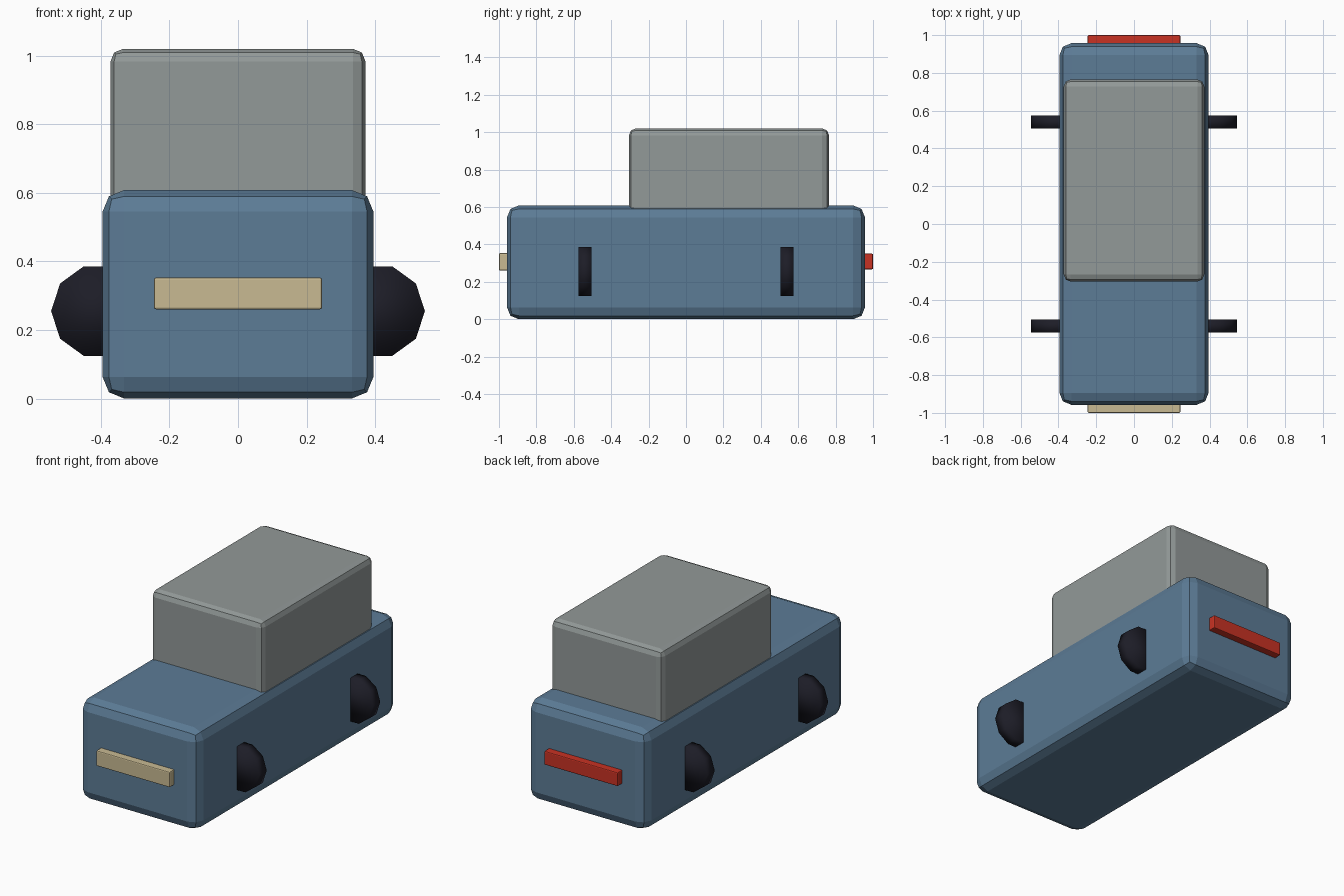
import bpy
import math

default = bpy.data.objects.get("Cube")
if default:
    bpy.data.objects.remove(default, do_unlink=True)


def material(name, rgb):
    mat = bpy.data.materials.new(name)
    mat.use_nodes = True
    mat.diffuse_color = (*rgb, 1)
    mat.node_tree.nodes["Principled BSDF"].inputs["Base Color"].default_value = (*rgb, 1)
    return mat


blue = material("body blue", (0.107, 0.2, 0.305))
grey = material("cabin grey", (0.29, 0.32, 0.315))
black = material("tyre black", (0.012, 0.012, 0.02))
cream = material("headlight cream", (0.58, 0.49, 0.29))
red = material("tail light red", (0.58, 0.032, 0.017))


def bevelled_box(name, low, high, bevel, mat):
    """Box between two corners, with flat two-step bevels."""
    centre = [(a + b) / 2 for a, b in zip(low, high)]
    bpy.ops.mesh.primitive_cube_add(size=1, location=centre)
    box = bpy.context.object
    box.name = name
    box.scale = [b - a for a, b in zip(low, high)]
    bpy.ops.object.transform_apply(location=False, rotation=False, scale=True)
    mod = box.modifiers.new("Bevel", "BEVEL")
    mod.width = bevel
    mod.segments = 2
    box.data.materials.append(mat)
    return box


# Body and cabin
bevelled_box("body", (-0.395, -0.957, 0), (0.395, 0.957, 0.608), 0.063, blue)
bevelled_box("cabin", (-0.372, -0.305, 0.54), (0.372, 0.765, 1.02), 0.037, grey)

# Light bars
bevelled_box("headlight_bar", (-0.245, -1, 0.26), (0.245, -0.9, 0.353), 0.006, cream)
bevelled_box("tail_light_bar", (-0.245, 0.9, 0.267), (0.245, 1, 0.35), 0.006, red)

# Ten-sided wheels, half sunk into the body sides
for side, x in (("left", 0.408), ("right", -0.408)):
    for end, y in (("front", -0.54), ("rear", 0.54)):
        bpy.ops.mesh.primitive_cylinder_add(
            vertices=10, radius=0.137, depth=0.07,
            location=(x, y, 0.255), rotation=(math.pi / 2, 0, math.pi))
        wheel = bpy.context.object
        wheel.name = f"{end}_{side}_wheel"
        # Turn the polygon so that a corner points straight outwards
        for v in wheel.data.vertices:
            v.co.x, v.co.y = v.co.y, v.co.x
        wheel.data.flip_normals()
        wheel.data.materials.append(black)
        bpy.ops.object.shade_smooth()
